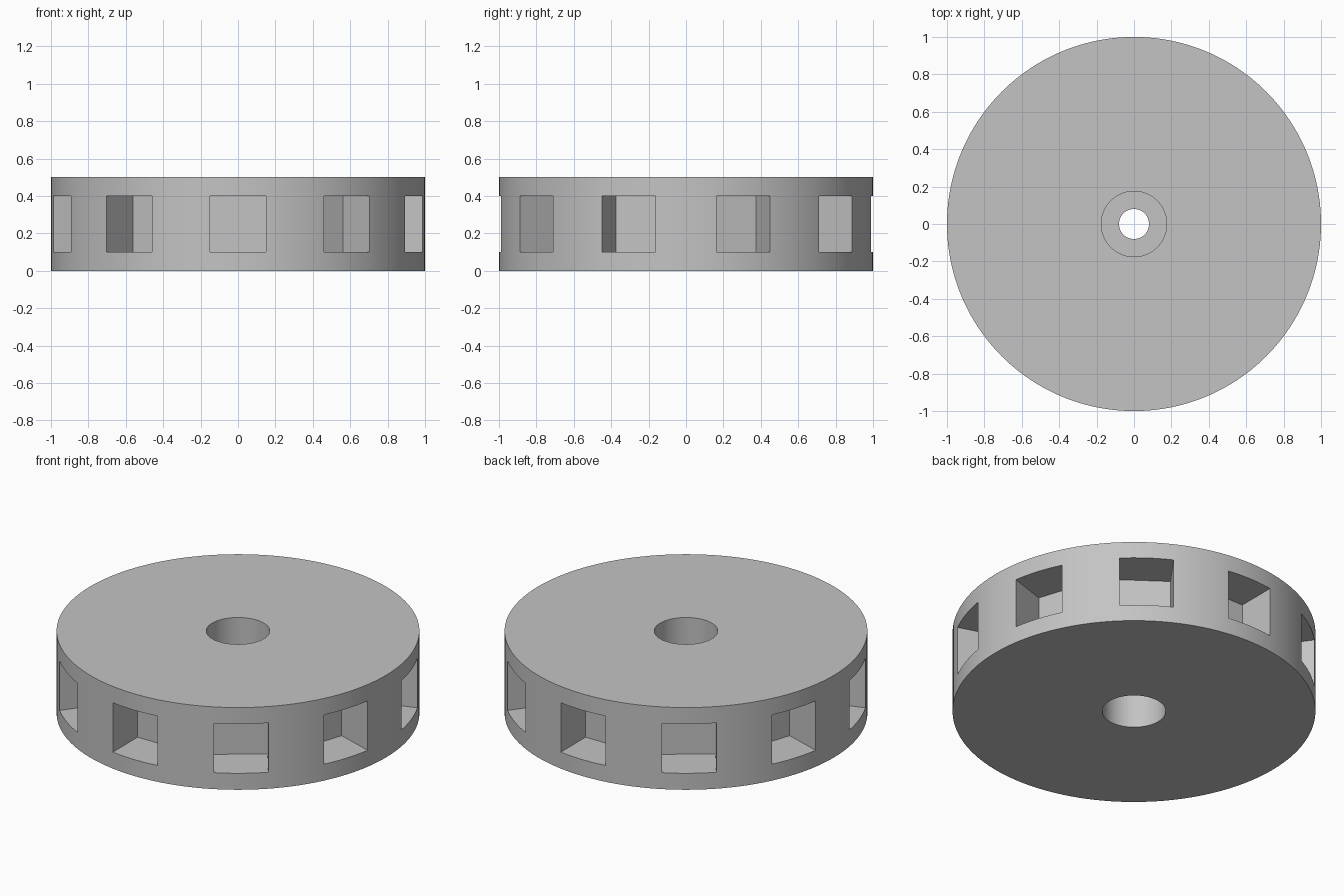
import bpy, bmesh
from math import pi, radians
from mathutils import Matrix, Vector

cube = bpy.data.objects.get("Cube")
if cube:
    bpy.data.objects.remove(cube)

SEGMENTS = 160
POCKETS = 10

grey = bpy.data.materials.new("plain grey")
grey.use_nodes = True
colour = (0.55, 0.55, 0.55, 1)
grey.diffuse_color = colour
grey.node_tree.nodes["Principled BSDF"].inputs["Base Color"].default_value = colour


def add_object(name, bm):
    bmesh.ops.recalc_face_normals(bm, faces=bm.faces)
    mesh = bpy.data.meshes.new(name)
    bm.to_mesh(mesh)
    bm.free()
    mesh.materials.append(grey)
    obj = bpy.data.objects.new(name, mesh)
    bpy.context.collection.objects.link(obj)
    return obj


# Wheel: turned section with a bore recessed from both sides around a thin web
section = [(1, 0), (1, 0.5), (0.175, 0.5), (0.175, 0.3),
           (0.08, 0.3), (0.08, 0.2), (0.175, 0.2), (0.175, 0)]
bm = bmesh.new()
verts = [bm.verts.new((r, 0, z)) for r, z in section]
edges = [bm.edges.new((v, verts[i - 1])) for i, v in enumerate(verts)]
bmesh.ops.spin(bm, geom=verts + edges, cent=(0, 0, 0), axis=(0, 0, 1),
               angle=2 * pi, steps=SEGMENTS, use_merge=True)
bmesh.ops.remove_doubles(bm, verts=bm.verts, dist=0.0001)
wheel = add_object("wheel", bm)

# Rim pockets: square blocks that cut flat-bottomed recesses
bm = bmesh.new()
for i in range(POCKETS):
    turn = Matrix.Rotation(radians(-90 + i * 360 / POCKETS), 4, "Z")
    place = Matrix.Translation(Vector((0.95, 0, 0.25)))
    size = Matrix.Diagonal((0.4, 0.3, 0.3, 1))
    bmesh.ops.create_cube(bm, size=1, matrix=turn @ place @ size)
cutter = add_object("pocket_cutter", bm)
cutter.hide_render = True

cut = wheel.modifiers.new("rim pockets", "BOOLEAN")
cut.operation = "DIFFERENCE"
cut.solver = "EXACT"
cut.object = cutter

bpy.ops.object.select_all(action="DESELECT")
wheel.select_set(True)
bpy.context.view_layer.objects.active = wheel
bpy.ops.object.modifier_apply(modifier=cut.name)
bpy.data.objects.remove(cutter)

# Smooth round walls with crisp edges
bpy.ops.object.shade_smooth_by_angle(angle=radians(30))
